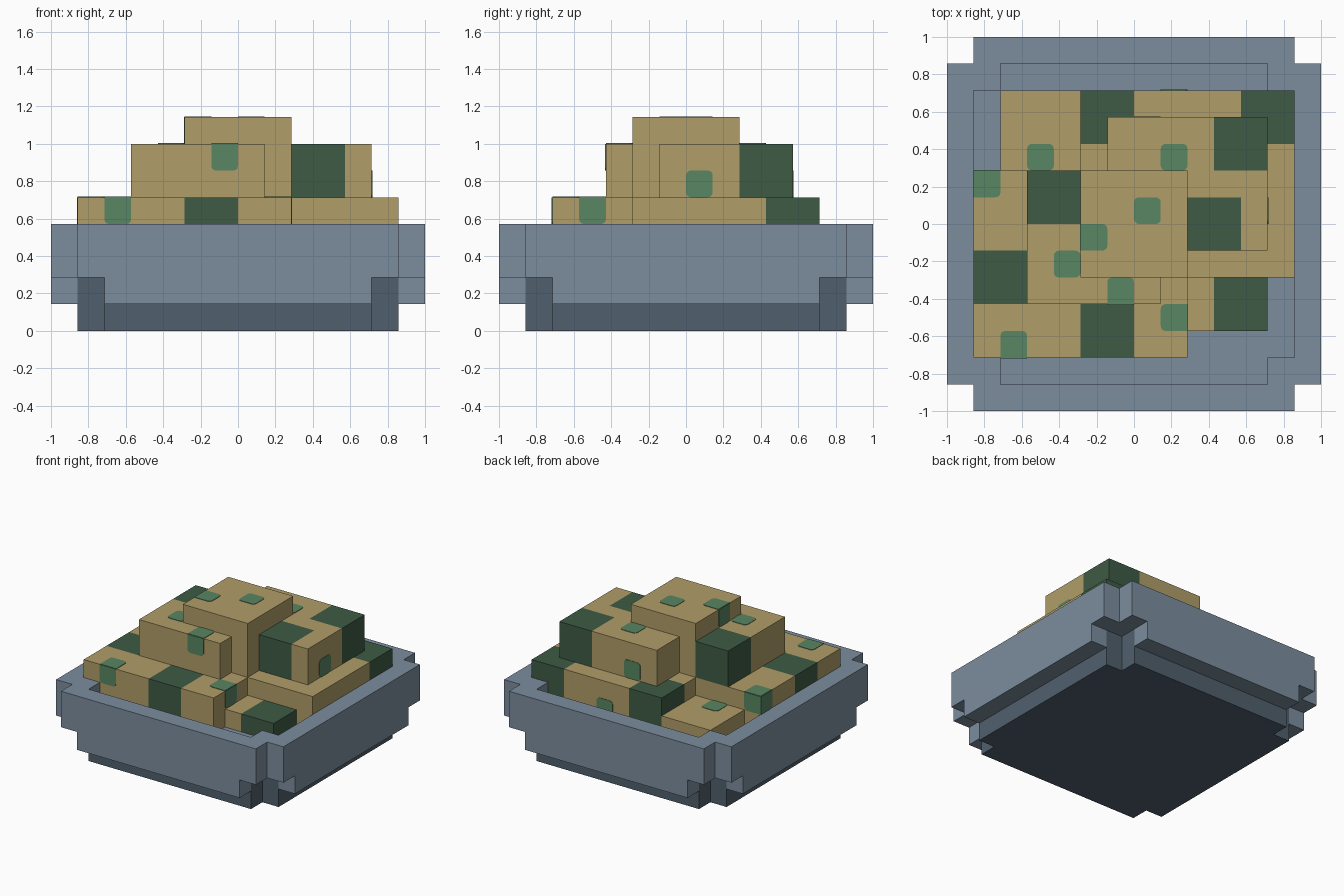
import bpy, bmesh, math
from mathutils import Vector

if "Cube" in bpy.data.objects:
    bpy.data.objects.remove(bpy.data.objects["Cube"], do_unlink=True)

U = 1 / 7  # one grid block


def material(name, rgb):
    lin = [((c / 255 + 0.055) / 1.055) ** 2.4 for c in rgb] + [1]
    m = bpy.data.materials.new(name)
    m.use_nodes = True
    m.diffuse_color = lin
    m.node_tree.nodes["Principled BSDF"].inputs["Base Color"].default_value = lin
    return m


TAN = material("tan", (176, 157, 105))
DARK_GREEN = material("dark green", (62, 91, 69))
GREEN = material("leaf green", (88, 134, 98))
BLUE = material("slate blue", (124, 141, 158))
DARK_BLUE = material("dark slate", (80, 96, 109))


def finish(name, bm, *mats):
    bmesh.ops.recalc_face_normals(bm, faces=bm.faces)
    bmesh.ops.scale(bm, vec=(U, U, U), verts=bm.verts)
    me = bpy.data.meshes.new(name)
    bm.to_mesh(me)
    bm.free()
    for m in mats:
        me.materials.append(m)
    ob = bpy.data.objects.new(name, me)
    bpy.context.collection.objects.link(ob)
    return ob


def block(name, lo, hi, mat, patches=()):
    """Box from lo to hi; patches are (x0, x1, y0, y1) areas cut in and recoloured."""
    bm = bmesh.new()
    bmesh.ops.create_cube(bm, size=1)
    for v in bm.verts:
        v.co = [h if c > 0 else l for c, l, h in zip(v.co, lo, hi)]
    for p in patches:
        for i, at in enumerate(p):
            axis = i // 2
            if lo[axis] < at < hi[axis]:
                co, no = Vector(), Vector()
                co[axis], no[axis] = at, 1
                bmesh.ops.bisect_plane(bm, geom=bm.verts[:] + bm.edges[:] + bm.faces[:],
                                       plane_co=co, plane_no=no)
    e = 0.01
    for f in bm.faces:
        c = f.calc_center_median()
        f.material_index = int(any(a - e < c.x < b + e and d - e < c.y < g + e
                                   for a, b, d, g in patches))
    return finish(name, bm, mat, DARK_GREEN)


def notched(half):
    """Square outline with one block missing at each corner."""
    k = half - 1
    quarter = [Vector((half, k)), Vector((k, k)), Vector((k, half))]
    pts = []
    for _ in range(4):
        pts += quarter
        quarter = [Vector((-q.y, q.x)) for q in quarter]
    return pts


def ring(bm, pts, z):
    return [bm.verts.new((p.x, p.y, z)) for p in pts]


def walls(bm, a, b):
    for i in range(len(a)):
        j = (i + 1) % len(a)
        bm.faces.new((a[i], a[j], b[j], b[i]))


# Bowl foot
bm = bmesh.new()
low, high = ring(bm, notched(6), 0), ring(bm, notched(6), 2)
bm.faces.new(low)
bm.faces.new(high)
walls(bm, low, high)
finish("bowl_foot", bm, DARK_BLUE)

# Bowl basin with rim and sunken floor
bm = bmesh.new()
loops = [ring(bm, notched(h), z) for h, z in ((7, 2), (7, 4), (6, 4), (6, 3))]
for a, b in zip(loops, loops[1:]):
    walls(bm, a, b)
bm.faces.new(loops[0])
bm.faces.new(loops[-1])
finish("bowl_basin", bm, BLUE)

# Lower lip of each bowl side
for side, s in (("front", -1), ("back", 1)):
    block("bowl_lip_" + side, (-5, min(6 * s, 7 * s), 1), (5, max(6 * s, 7 * s), 2), BLUE)
for side, s in (("right", -1), ("left", 1)):
    block("bowl_lip_" + side, (min(6 * s, 7 * s), -5, 1), (max(6 * s, 7 * s), 5, 2), BLUE)

# Heaped food blocks with dark patches
block("food_lower_front", (-6, -5, 3), (2, 2, 5), TAN, [(-6, -4, -3, -1), (-2, 0, -5, -3)])
block("food_lower_back", (-2, -2, 3), (6, 5, 5), TAN, [(-2, 0, 3, 5), (4, 6, 3, 5)])
block("food_low_back_corner", (-5, 2, 3), (-2, 5, 4), TAN)
block("food_low_front_corner", (2, -4, 3), (5, -2, 4), TAN, [(3, 5, -4, -2)])
block("food_middle_front", (-4, -3, 5), (1, 2, 7), TAN, [(-4, -2, 0, 2)])
block("food_middle_back", (-1, -1, 5), (5, 4, 7), TAN, [(3, 5, 2, 4), (2, 4, -1, 1)])
block("food_top", (-2, -2, 5), (2, 2, 8), TAN)

X, Y, Z = Vector((1, 0, 0)), Vector((0, 1, 0)), Vector((0, 0, 1))


def spot(name, centre, normal, flat=()):
    """Rounded one-block plate; corners stay square on the sides listed in flat."""
    u = Y if abs(normal.x) else X
    v = Y if abs(normal.z) else Z
    r, pts = 0.18, []
    for q in range(4):
        d = [math.radians(90 * q + 45 + t) for t in (-45, -15, 15, 45)]
        su, sv = math.copysign(1, math.cos(d[0] + 0.7)), math.copysign(1, math.sin(d[0] + 0.7))
        if u * su in flat or v * sv in flat:
            pts.append(u * su / 2 + v * sv / 2)
        else:
            pts += [u * (su * (0.5 - r) + r * math.cos(t)) + v * (sv * (0.5 - r) + r * math.sin(t))
                    for t in d]
    bm = bmesh.new()
    base = [bm.verts.new(Vector(centre) + p) for p in pts]
    top = [bm.verts.new(Vector(centre) + p + normal * 0.025) for p in pts]
    bm.faces.new(base)
    bm.faces.new(top)
    walls(bm, base, top)
    finish(name, bm, GREEN)


# Spots lying on one face
for c, n in (((-3.5, 2.5, 4), Z), ((1.5, 2.5, 7), Z), ((0.5, 0.5, 8), Z), ((-2.5, -1.5, 7), Z),
             ((5, 0.5, 5.5), X), ((0.5, 4, 5.5), Y), ((1.5, 5, 3.5), Y)):
    spot("green_spot", c, n)

# Spots folding over a top edge (or a corner) onto the sides
for c, sides in (((-5.5, 1.5, 5), (-X, Y)), ((-1.5, -0.5, 8), (-X,)), ((-0.5, -2.5, 7), (-Y,)),
                 ((1.5, -3.5, 5), (X,)), ((-4.5, -4.5, 5), (-Y,))):
    spot("folded_spot_top", c, Z, sides)
    for n in sides:
        spot("folded_spot_side", Vector(c) + n / 2 - Z / 2, n, (Z,) + tuple(s for s in sides if s != n))
